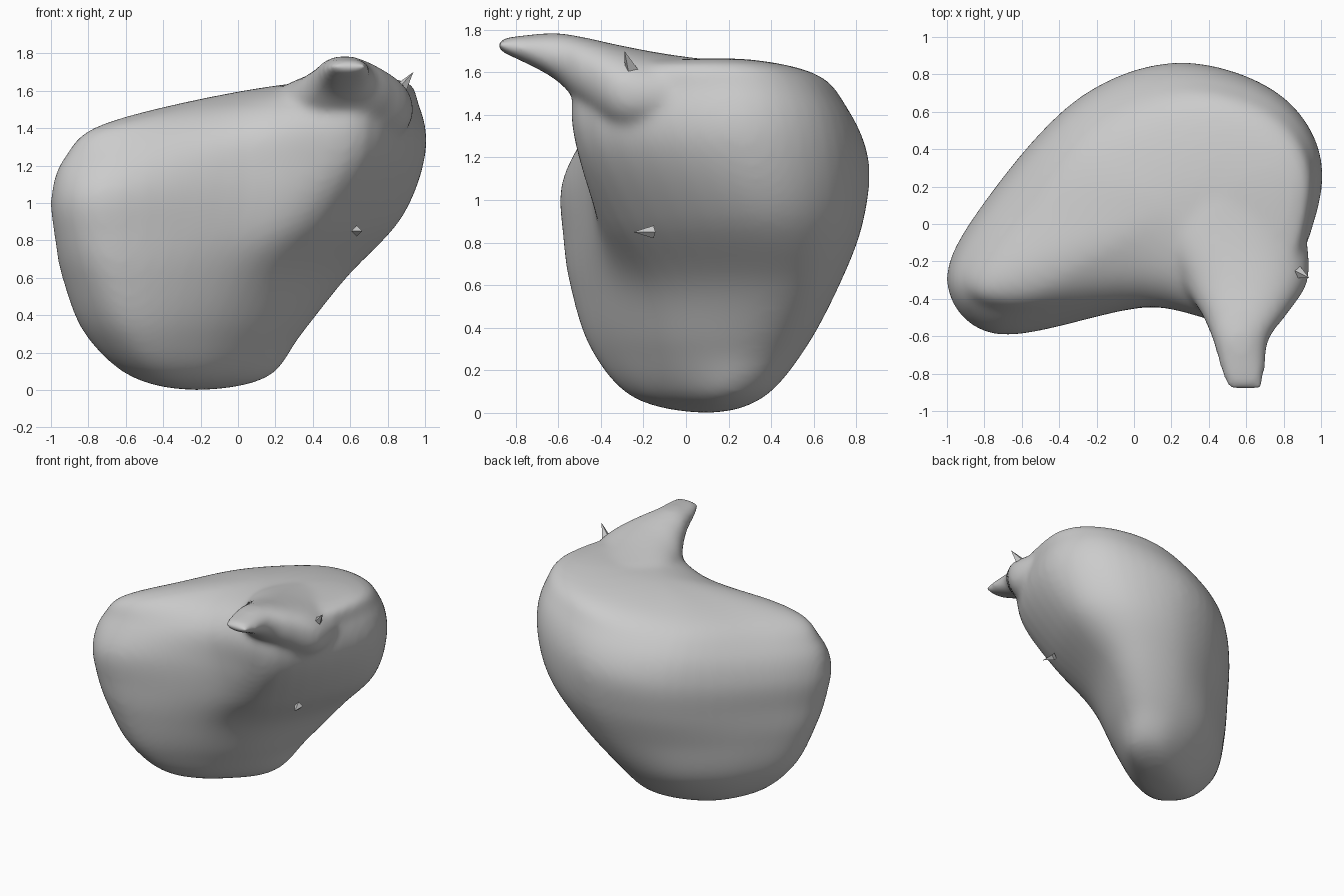
import bpy
import bmesh
import math
from mathutils import Vector

cube = bpy.data.objects.get("Cube")
if cube:
    bpy.data.objects.remove(cube, do_unlink=True)

SIDES = 54
STEPS = 6


def make_material(name, color):
    mat = bpy.data.materials.new(name)
    mat.use_nodes = True
    mat.diffuse_color = color
    mat.node_tree.nodes["Principled BSDF"].inputs["Base Color"].default_value = color
    return mat


def spline(a, b, c, d, t):
    """Smooth curve from b to c, guided by a and d."""
    return (b * 2 + (c - a) * t + (a * 2 - b * 5 + c * 4 - d) * t ** 2
            + (b * 3 - a - c * 3 + d) * t ** 3) * 0.5


def closed_curve(points):
    """Resample a closed outline smoothly."""
    n = len(points)
    per = SIDES // n
    return [spline(points[i - 1], points[i], points[(i + 1) % n],
                   points[(i + 2) % n], k / per)
            for i in range(n) for k in range(per)]


def opposite(ring):
    half = SIDES // 2
    return ring[half:] + ring[:half]


def blend_rings(rings, before, after):
    """Add smooth in-between rings; before and after steer the ends."""
    chain = [before] + rings + [after]
    result = []
    for i in range(1, len(chain) - 2):
        for k in range(STEPS):
            result.append([spline(*p, k / STEPS) for p in zip(*chain[i - 1:i + 3])])
    return result + [rings[-1]]


def add_loft(bm, rings):
    rows = [[bm.verts.new(p) for p in ring] for ring in rings]
    for low, high in zip(rows, rows[1:]):
        for i in range(SIDES):
            j = (i + 1) % SIDES
            bm.faces.new((low[i], low[j], high[j], high[i]))
    bm.faces.new(rows[0][::-1])
    bm.faces.new(rows[-1])


# Body outlines, bottom to top: height, tilt, then points from the
# right lobe round the back to the hollow front
OUTLINES = [
    (.07, 0, (-.57, -.08, -.44, .16, -.21, .31, .02, .36, .14, .28, .14, .14,
              -.03, -.05, -.22, -.19, -.43, -.24)),
    (.3, 0, (-.82, -.15, -.64, .19, -.3, .48, .05, .56, .29, .47, .33, .25,
             .15, -.08, -.2, -.34, -.59, -.44)),
    (.6, 0, (-.94, -.22, -.73, .17, -.32, .56, .13, .72, .49, .62, .57, .35,
             .32, -.12, -.1, -.4, -.68, -.54)),
    (.87, .06, (-.98, -.27, -.75, .17, -.29, .65, .24, .83, .71, .68, .87, .3,
                .5, -.32, 0, -.435, -.72, -.575)),
    (1.15, .12, (-1, -.3, -.76, .16, -.28, .68, .27, .86, .82, .66, 1, .2,
                 .66, -.47, .05, -.445, -.73, -.585)),
    (1.38, .15, (-.93, -.3, -.69, .11, -.27, .58, .28, .76, .79, .6, .965, .18,
                 .68, -.51, .05, -.41, -.68, -.48)),
    (1.535, .15, (-.7, -.27, -.5, .02, -.2, .38, .3, .59, .68, .46, .84, .15,
                  .65, -.42, .06, -.24, -.52, -.34)),
]
body_rings = []
for height, tilt, flat in OUTLINES:
    outline = [Vector((x, y, height + tilt * x)) for x, y in zip(flat[::2], flat[1::2])]
    body_rings.append(closed_curve(outline))
bottom = [Vector((-.22, .1, 0))] * SIDES
top = [Vector((.15, .1, 1.62))] * SIDES
body_loft = blend_rings([bottom] + body_rings + [top],
                        opposite(body_rings[0]), opposite(body_rings[-1]))

# Spout sections from tip to root: y, x range, z range
SECTIONS = [
    (-.88, .5, .69, 1.7, 1.755),
    (-.8, .47, .7, 1.665, 1.77),
    (-.62, .42, .72, 1.57, 1.785),
    (-.48, .36, .82, 1.44, 1.765),
    (-.3, .25, .93, 1.3, 1.725),
    (-.05, .15, .92, 1.3, 1.68),
    (.3, .2, .85, 1.3, 1.64),
]


def section_ring(y, x0, x1, z0, z1):
    ring = []
    for i in range(SIDES):
        a = 2 * math.pi * i / SIDES
        c, s = (math.copysign(abs(v) ** 0.9, v) for v in (math.cos(a), math.sin(a)))
        ring.append(Vector(((x0 + x1 + (x1 - x0) * c) / 2, y,
                            (z0 + z1 + (z1 - z0) * s) / 2)))
    return ring


spout_rings = [section_ring(*s) for s in SECTIONS]
spout_loft = blend_rings(spout_rings, spout_rings[0], spout_rings[-1])

# Body and spout fused into one soft skin
bm = bmesh.new()
add_loft(bm, body_loft)
add_loft(bm, spout_loft)
bmesh.ops.remove_doubles(bm, verts=bm.verts, dist=0.0005)
bmesh.ops.recalc_face_normals(bm, faces=bm.faces)
mesh = bpy.data.meshes.new("organ_body")
bm.to_mesh(mesh)
bm.free()
body = bpy.data.objects.new("organ_body", mesh)
bpy.context.collection.objects.link(body)
bpy.ops.object.select_all(action='DESELECT')
bpy.context.view_layer.objects.active = body
body.select_set(True)

remesh = body.modifiers.new("fuse", 'REMESH')
remesh.mode = 'VOXEL'
remesh.voxel_size = 0.02
soften = body.modifiers.new("soften", 'SMOOTH')
soften.factor = 0.5
soften.iterations = 18
for name in ("fuse", "soften"):
    bpy.ops.object.modifier_apply(modifier=name)
bpy.ops.object.shade_smooth()

grey = make_material("soft_grey", (0.6, 0.6, 0.6, 1))
body.data.materials.clear()
body.data.materials.append(grey)


# Small pointed nubs on the skin
def add_nub(name, location, direction, radius, depth):
    bpy.ops.mesh.primitive_cone_add(vertices=4, radius1=radius, radius2=0, depth=depth,
                                    location=location)
    nub = bpy.context.object
    nub.name = name
    nub.rotation_euler = Vector(direction).to_track_quat('Z', 'Y').to_euler()
    nub.data.materials.append(grey)


add_nub("side_nub", (.9, -.27, 1.65), (.6, -.3, .8), .04, .13)
add_nub("front_nub", (.65, -.2, .85), (.3, -1, 0), .03, .1)
